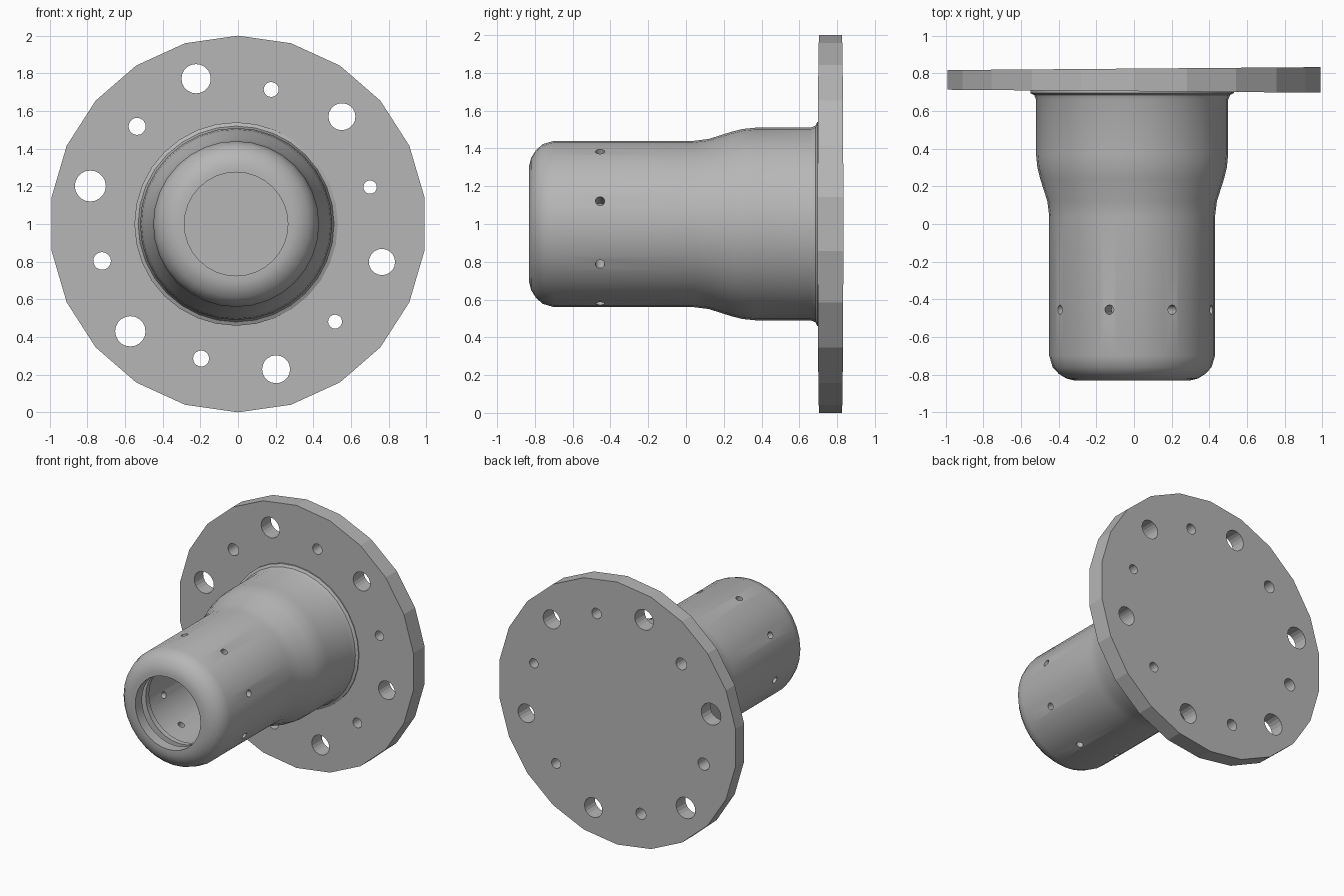
import bpy, bmesh
from math import cos, sin, pi, radians
from mathutils import Matrix, Vector

cube = bpy.data.objects.get("Cube")
if cube:
    bpy.data.objects.remove(cube, do_unlink=True)

grey = bpy.data.materials.new("machined_grey")
grey.use_nodes = True
colour = (0.47, 0.47, 0.47, 1)
grey.diffuse_color = colour
grey.node_tree.nodes["Principled BSDF"].inputs["Base Color"].default_value = colour

AXIS = Vector((-0.01, 0, 1.0))
SEGMENTS = 32
BORE = 0.31


def make_object(name, bm):
    bmesh.ops.recalc_face_normals(bm, faces=bm.faces)
    mesh = bpy.data.meshes.new(name)
    bm.to_mesh(mesh)
    bm.free()
    mesh.materials.append(grey)
    obj = bpy.data.objects.new(name, mesh)
    bpy.context.collection.objects.link(obj)
    return obj


def add_cylinder(bm, centre, direction, radius, length, sides):
    turn = Vector(direction).to_track_quat('Z', 'Y').to_matrix().to_4x4()
    return bmesh.ops.create_cone(bm, cap_ends=True, segments=sides, radius1=radius,
                                 radius2=radius, depth=length,
                                 matrix=Matrix.Translation(centre) @ turn)["verts"]


def cut(obj, cutter):
    cutter.hide_render = True
    mod = obj.modifiers.new("holes", 'BOOLEAN')
    mod.operation = 'DIFFERENCE'
    mod.solver = 'EXACT'
    mod.object = cutter
    graph = bpy.context.evaluated_depsgraph_get()
    mesh = bpy.data.meshes.new_from_object(obj.evaluated_get(graph))
    obj.modifiers.clear()
    obj.data = mesh
    bpy.data.objects.remove(cutter, do_unlink=True)


# Hub: closed profile of (y, radius) revolved about the y axis
profile = [
    (-0.83, 0.275), (-0.83, 0.31), (-0.82, 0.35), (-0.795, 0.39), (-0.76, 0.422),
    (-0.70, 0.44), (0.04, 0.44), (0.12, 0.45), (0.24, 0.488), (0.30, 0.503),
    (0.37, 0.51), (0.66, 0.51), (0.685, 0.52), (0.695, 0.54), (0.71, 0.54),
    (0.71, BORE), (-0.65, BORE), (-0.65, 0.285), (-0.69, 0.285),
    (-0.69, 0.33), (-0.75, 0.33), (-0.75, 0.275),
]
bm = bmesh.new()
ring = [bm.verts.new(AXIS + Vector((r, y, 0))) for y, r in profile]
edges = [bm.edges.new((ring[i - 1], ring[i])) for i in range(len(ring))]
bmesh.ops.spin(bm, geom=ring + edges, cent=AXIS, axis=(0, 1, 0),
               angle=2 * pi, steps=SEGMENTS, use_duplicate=False)
bmesh.ops.remove_doubles(bm, verts=bm.verts, dist=0.0005)
hub = make_object("hub", bm)

# Radial holes around the front of the hub
bm = bmesh.new()
for k in range(8):
    a = radians(16 + 45 * k)
    out = Vector((cos(a), 0, sin(a)))
    add_cylinder(bm, AXIS + out * 0.4 + Vector((0, -0.455, 0)), out, 0.025, 0.4, 12)
cut(hub, make_object("radial_hole_cutter", bm))

# Flange: many-sided disc, slightly thicker towards +x
bm = bmesh.new()
add_cylinder(bm, (0, 0.765, 1), (0, 1, 0), 1.0, 0.12, 22)
for v in bm.verts:
    v.co.y += 0.008 * v.co.x * (1 if v.co.y > 0.765 else -1)
flange = make_object("flange", bm)

# Central bore, matched to the hub facets
bm = bmesh.new()
for v in add_cylinder(bm, (0, 0, 0), (0, 0, 1), BORE, 0.5, SEGMENTS):
    x, y, z = v.co
    v.co = AXIS + Vector((x, 0.8 + z, y))
cut(flange, make_object("bore_cutter", bm))

# Alternating large and small bolt holes
bm = bmesh.new()
for start, distance, size in ((45, 0.80, 0.076), (15, 0.738, 0.041)):
    for k in range(6):
        a = radians(start + 60 * k + 0.4)
        spot = AXIS + Vector((cos(a) * distance, 0.765, sin(a) * distance))
        add_cylinder(bm, spot, (0, 1, 0), size - 0.008 * spot.x, 0.4, 20)
cut(flange, make_object("bolt_hole_cutter", bm))

# Soft shading on the hub, flat facets on the flange
bpy.ops.object.select_all(action='DESELECT')
hub.select_set(True)
bpy.context.view_layer.objects.active = hub
bpy.ops.object.shade_smooth_by_angle(angle=radians(35))
